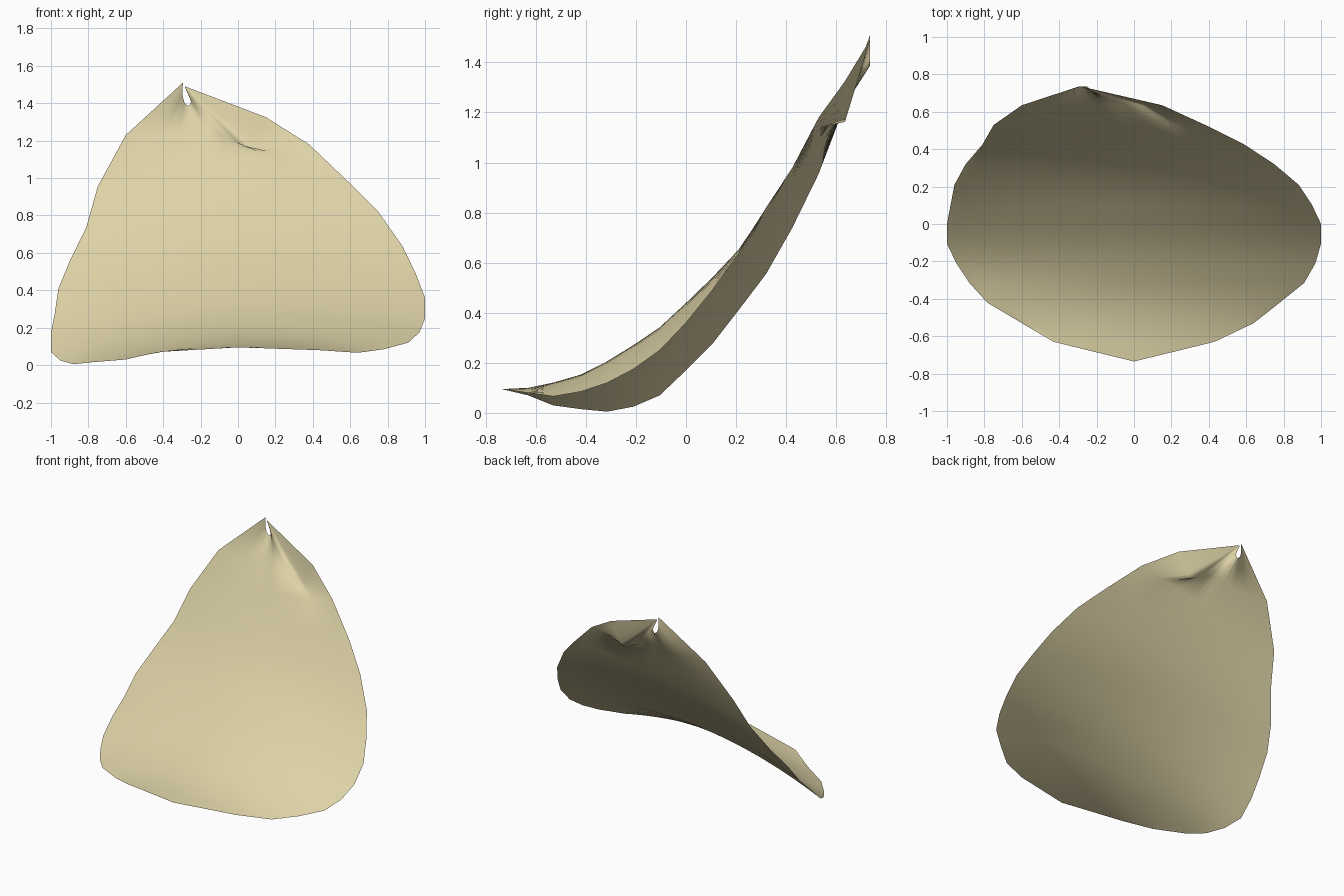
import bpy, bmesh

# Cross-sections from front to back: y, left x, left z, middle z, right x, right z
ROWS = [
    (-0.63, -0.43, 0.070, 0.100, 0.43, 0.080),
    (-0.53, -0.60, 0.030, 0.120, 0.64, 0.066),
    (-0.42, -0.785, 0.015, 0.150, 0.78, 0.085),
    (-0.315, -0.88, 0.005, 0.200, 0.91, 0.120),
    (-0.21, -0.95, 0.025, 0.262, 0.97, 0.175),
    (-0.105, -1.00, 0.070, 0.330, 1.00, 0.250),
    (0.00, -1.00, 0.170, 0.425, 1.00, 0.360),
    (0.105, -0.98, 0.275, 0.520, 0.95, 0.490),
    (0.21, -0.96, 0.410, 0.620, 0.88, 0.635),
    (0.32, -0.90, 0.555, 0.755, 0.75, 0.820),
    (0.425, -0.81, 0.740, 0.905, 0.59, 0.980),
    (0.53, -0.75, 0.955, 1.065, 0.38, 1.180),
    (0.635, -0.60, 1.230, 1.235, 0.15, 1.325),
]
# Pinched tip with a small slit: u, x, z at y = 0.735
TIP = [(0, -0.295, 1.51), (0.3, -0.297, 1.44), (0.4, -0.285, 1.40),
       (0.48, -0.262, 1.383), (0.58, -0.25, 1.41), (0.72, -0.285, 1.488), (1, -0.283, 1.49)]
# Extra drop of the last row, making the crease beside the tip
DENT = [(0, 0), (0.62, 0), (0.78, -0.08), (0.86, -0.13), (0.92, -0.10), (1, 0)]
N = 28


def lerp_table(table, u):
    for a, b in zip(table, table[1:]):
        if u <= b[0] + 1e-9:
            t = (u - a[0]) / (b[0] - a[0])
            return [p + (q - p) * t for p, q in zip(a[1:], b[1:])]


def section(row, u):
    # Parabola through the left, middle and right heights
    y, xl, zl, zm, xr, zr = row
    z = zl * (1 - u) * (1 - 2 * u) + zm * 4 * u * (1 - u) + zr * u * (2 * u - 1)
    return xl + (xr - xl) * u, y, z


bm = bmesh.new()
us = [i / N for i in range(N + 1)]
grid = []
for row in ROWS:
    line = []
    for u in us:
        x, y, z = section(row, u)
        if row is ROWS[-1]:
            z += lerp_table(DENT, u)[0]
        line.append(bm.verts.new((x, y, z)))
    grid.append(line)

# Tip row
line = []
for u in us:
    x, z = lerp_table(TIP, u)
    line.append(bm.verts.new((x, 0.735, z)))
grid.append(line)

# Curved sheet between the sections
for a, b in zip(grid, grid[1:]):
    for i in range(N):
        bm.faces.new((a[i], a[i + 1], b[i + 1], b[i]))

# Front point
front = bm.verts.new((0, -0.735, 0.095))
for i in range(N):
    bm.faces.new((front, grid[0][i + 1], grid[0][i]))

bmesh.ops.triangulate(bm, faces=bm.faces[:])
for f in bm.faces:
    f.smooth = True
mesh = bpy.data.meshes.new("curved_sheet")
bm.to_mesh(mesh)
bm.free()

tan = bpy.data.materials.new("pale tan")
tan.diffuse_color = (0.72, 0.64, 0.38, 1)
mesh.materials.append(tan)
sheet = bpy.data.objects.new("curved_sheet", mesh)
bpy.context.collection.objects.link(sheet)
